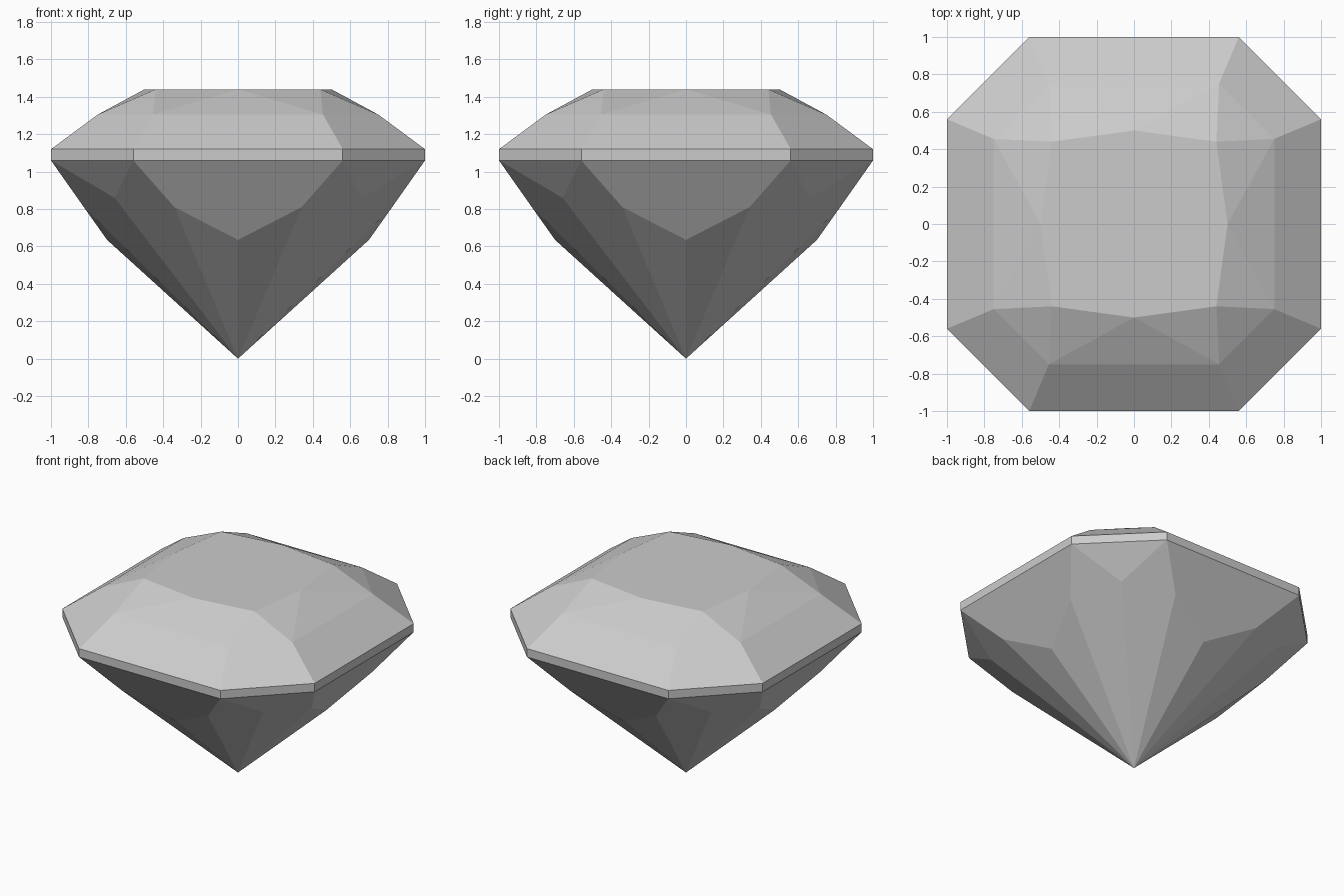
import bpy, bmesh
from math import pi
from mathutils import Matrix, Vector

if "Cube" in bpy.data.objects:
    bpy.data.objects.remove(bpy.data.objects["Cube"])

# Key corner points of one quarter of the stone (front side, right half)
TABLE_MID = Vector((0, -0.5, 1.44))
TABLE_CORNER = Vector((0.44, -0.44, 1.44))
CROWN = Vector((0.455, -0.75, 1.305))
GIRDLE_TOP = Vector((0.56, -1, 1.12))
GIRDLE_LOW = Vector((0.56, -1, 1.06))
SHOULDER = Vector((0.34, -0.824, 0.81))
KEEL = Vector((0, -0.70, 0.635))
CORNER_LOW = Vector((0.66, -0.66, 0.86))
CULET = Vector((0, 0, 0))


def flip(p):
    """Mirror across the front centre plane."""
    return Vector((-p.x, p.y, p.z))


def swap(p):
    """Mirror across the front-right corner plane."""
    return Vector((-p.y, -p.x, p.z))


centred = [
    # Front crown, star, girdle and pavilion facets
    [flip(GIRDLE_TOP), GIRDLE_TOP, CROWN, flip(CROWN)],
    [flip(CROWN), CROWN, TABLE_MID],
    [flip(GIRDLE_LOW), GIRDLE_LOW, GIRDLE_TOP, flip(GIRDLE_TOP)],
    [flip(GIRDLE_LOW), flip(SHOULDER), KEEL, SHOULDER, GIRDLE_LOW],
    # Corner crown, star, girdle and pavilion facets
    [GIRDLE_TOP, swap(GIRDLE_TOP), swap(CROWN), CROWN],
    [CROWN, swap(CROWN), TABLE_CORNER],
    [GIRDLE_LOW, swap(GIRDLE_LOW), swap(GIRDLE_TOP), GIRDLE_TOP],
    [GIRDLE_LOW, CORNER_LOW, swap(GIRDLE_LOW)],
]
sided = [
    # Facets that come in left and right pairs
    [CROWN, TABLE_CORNER, TABLE_MID],
    [GIRDLE_LOW, SHOULDER, CULET, CORNER_LOW],
    [SHOULDER, KEEL, CULET],
]
quarter = centred + sided + [[flip(p) for p in f] for f in sided]

# Repeat the quarter around the axis
bm = bmesh.new()
table = []
for i in range(4):
    turn = Matrix.Rotation(i * pi / 2, 3, 'Z')
    for facet in quarter:
        bm.faces.new([bm.verts.new(turn @ p) for p in facet])
    table += [turn @ TABLE_MID, turn @ TABLE_CORNER]

# Flat table on top
bm.faces.new([bm.verts.new(p) for p in table])
bmesh.ops.remove_doubles(bm, verts=bm.verts[:], dist=0.001)
bmesh.ops.recalc_face_normals(bm, faces=bm.faces[:])

mesh = bpy.data.meshes.new("cut_gem")
bm.to_mesh(mesh)
bm.free()
bpy.context.collection.objects.link(bpy.data.objects.new("cut_gem", mesh))
